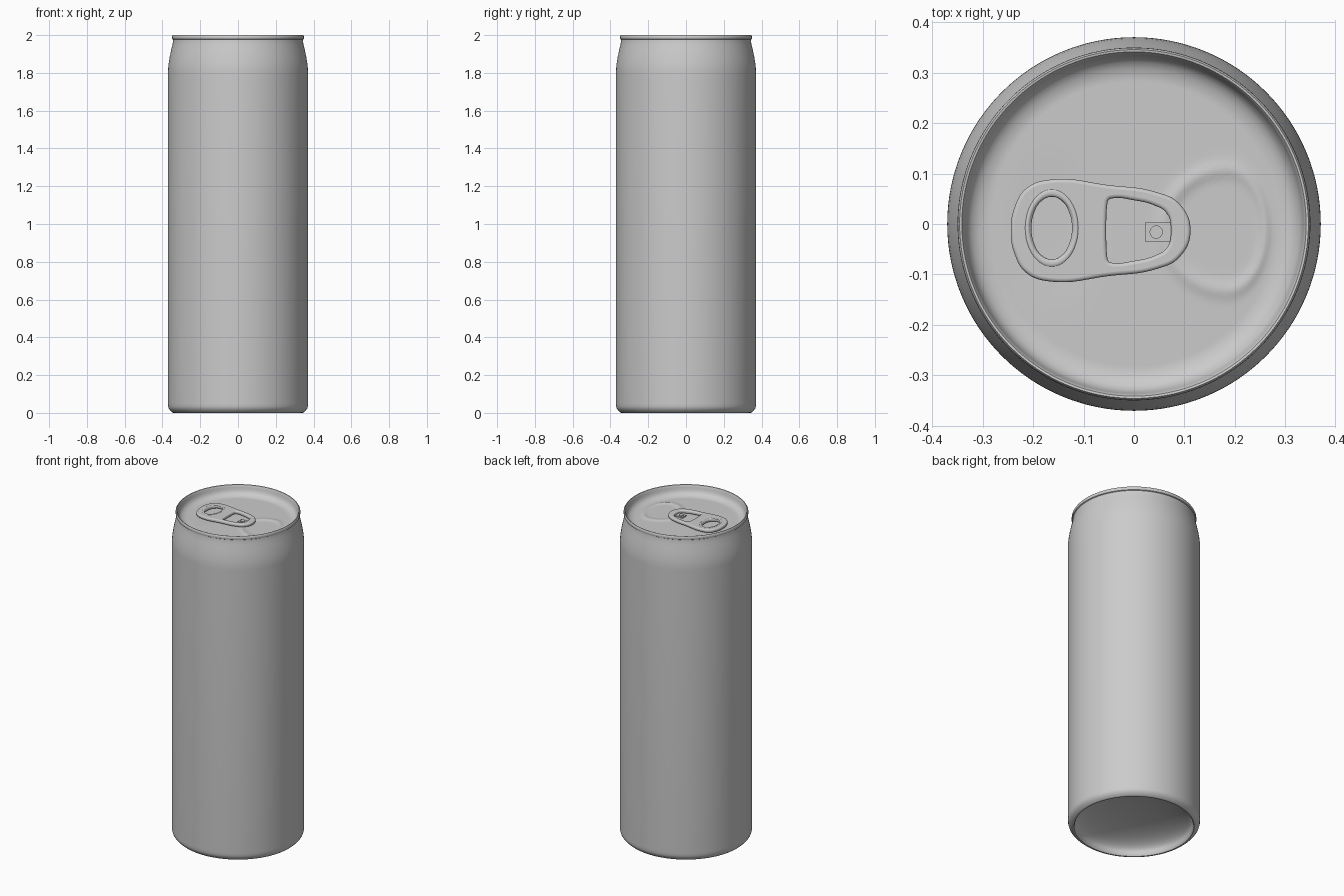
import bpy, bmesh, math

if "Cube" in bpy.data.objects:
    bpy.data.objects.remove(bpy.data.objects["Cube"])

SEG = 128
AXIS_Y = -0.013      # centre line of the pull tab
FLOOR = 1.94         # height of the recessed lid

metal = bpy.data.materials.new("grey aluminium")
metal.diffuse_color = (0.6, 0.6, 0.6, 1)
metal.use_nodes = True
metal.node_tree.nodes["Principled BSDF"].inputs["Base Color"].default_value = metal.diffuse_color


def finish(obj, angle=40):
    obj.data.materials.clear()
    obj.data.materials.append(metal)
    bpy.ops.object.select_all(action='DESELECT')
    obj.select_set(True)
    bpy.context.view_layer.objects.active = obj
    bpy.ops.object.shade_smooth_by_angle(angle=math.radians(angle))


def lathe(name, profile, bump=None):
    """Revolve (radius, z) points about z; bump(x, y) adds relief."""
    bm = bmesh.new()
    rings = []
    for r, z in profile:
        if r == 0:
            rings.append([bm.verts.new((0, 0, z))] * SEG)
            continue
        ring = []
        for i in range(SEG):
            a = 2 * math.pi * i / SEG
            x, y = r * math.cos(a), r * math.sin(a)
            ring.append(bm.verts.new((x, y, z + (bump(x, y) if bump else 0))))
        rings.append(ring)
    for lo, hi in zip(rings, rings[1:]):
        for i in range(SEG):
            j = (i + 1) % SEG
            corners = list(dict.fromkeys((lo[i], lo[j], hi[j], hi[i])))
            bm.faces.new(corners)
    mesh = bpy.data.meshes.new(name)
    bm.to_mesh(mesh)
    bm.free()
    obj = bpy.data.objects.new(name, mesh)
    bpy.context.collection.objects.link(obj)
    finish(obj)
    return obj


# Can body: domed underside, foot, straight wall, neck and rolled rim
dome = [(0.328 * math.sin(t), 0.02 + 0.09 * math.cos(t))
        for t in (math.pi / 2 * k / 16 for k in range(17))]
dome[0] = (0, 0.11)
body = dome + [
    (0.331, 0.008), (0.336, 0.001), (0.342, 0.0), (0.348, 0.003),
    (0.358, 0.012), (0.366, 0.022), (0.3695, 0.034), (0.37, 0.05),
    (0.37, 1.80), (0.3695, 1.825), (0.367, 1.85), (0.3615, 1.885),
    (0.354, 1.92), (0.347, 1.95), (0.3435, 1.968), (0.343, 1.976),
    (0.348, 1.979), (0.3495, 1.986), (0.349, 1.995), (0.3455, 2.0),
    (0.341, 1.999), (0.338, 1.994), (0.336, 1.985)]
lathe("can_body", body)


# Lid: recessed panel with the egg-shaped score bead of the mouth
def lid_relief(x, y):
    u = (x - 0.185) / (0.075 if x > 0.185 else 0.125)
    v = (y + 0.012) / 0.12
    d = math.hypot(u, v)
    bead = 0.005 * math.exp(-((d - 1) / 0.12) ** 2)
    dip = -0.003 * math.exp(-(((x + 0.16) / 0.08) ** 2 + ((y + 0.01) / 0.13) ** 2) ** 2)
    return bead + dip


wall = [(0.336, 1.985), (0.333, 1.971), (0.328, 1.96), (0.32, 1.951),
        (0.309, 1.945), (0.298, 1.9415)]
panel = [(0.288 * (1 - k / 48), FLOOR) for k in range(48)] + [(0, FLOOR)]
lathe("lid", (wall + panel)[::-1], lid_relief)


# Pull tab: filled outline with two holes and rounded edges
def mirrored(half):
    """Close a half outline of (x, half width) about the tab axis."""
    lower = [(x, -w) for x, w in reversed(half) if w > 0]
    return [(x, AXIS_Y + w) for x, w in half + lower]


outline = mirrored([(-0.244, 0), (-0.237, 0.045), (-0.213, 0.084), (-0.165, 0.101),
                    (-0.05, 0.09), (0.045, 0.076), (0.09, 0.053), (0.112, 0)])
window = mirrored([(-0.053, 0.052), (-0.05, 0.061), (-0.042, 0.064), (0.0, 0.06),
                   (0.04, 0.05), (0.065, 0.034), (0.073, 0)])
finger = [(-0.163 + 0.04 * math.cos(a), -0.008 + 0.062 * math.sin(a))
          for a in (math.pi * k / 6 for k in range(12))]


def plate(name, loops, z, half, bevel):
    cu = bpy.data.curves.new(name, 'CURVE')
    cu.dimensions = '2D'
    cu.fill_mode = 'BOTH'
    cu.extrude = half - bevel
    cu.bevel_depth = bevel
    cu.bevel_resolution = 3
    cu.offset = -bevel
    cu.resolution_u = 8
    for pts in loops:
        sp = cu.splines.new('BEZIER')
        sp.bezier_points.add(len(pts) - 1)
        sp.use_cyclic_u = True
        for bp, (x, y) in zip(sp.bezier_points, pts):
            bp.co = (x, y, 0)
            bp.handle_left_type = bp.handle_right_type = 'AUTO'
    obj = bpy.data.objects.new(name, cu)
    obj.location.z = z
    bpy.context.collection.objects.link(obj)
    bpy.ops.object.select_all(action='DESELECT')
    obj.select_set(True)
    bpy.context.view_layer.objects.active = obj
    bpy.ops.object.convert(target='MESH')
    obj = bpy.context.view_layer.objects.active
    finish(obj, 50)
    return obj


plate("pull_tab", [outline, window, finger], FLOOR + 0.013, 0.01, 0.007)

# Raised bead around the finger hole
bpy.ops.mesh.primitive_torus_add(major_radius=0.062, minor_radius=0.007,
                                 major_segments=48, minor_segments=10,
                                 location=(-0.163, -0.008, FLOOR + 0.02))
bead = bpy.context.object
bead.name = "finger_hole_bead"
bead.scale = (0.78, 1.13, 0.7)
finish(bead, 60)

# Rivet tongue and rivet inside the tab window
bpy.ops.mesh.primitive_cube_add(size=1, location=(0.051, -0.016, FLOOR + 0.007))
tongue = bpy.context.object
tongue.name = "rivet_tongue"
tongue.scale = (0.058, 0.038, 0.006)
finish(tongue)

bpy.ops.mesh.primitive_cylinder_add(vertices=32, radius=0.013, depth=0.016,
                                    location=(0.044, -0.016, FLOOR + 0.007))
rivet = bpy.context.object
rivet.name = "rivet"
finish(rivet)
